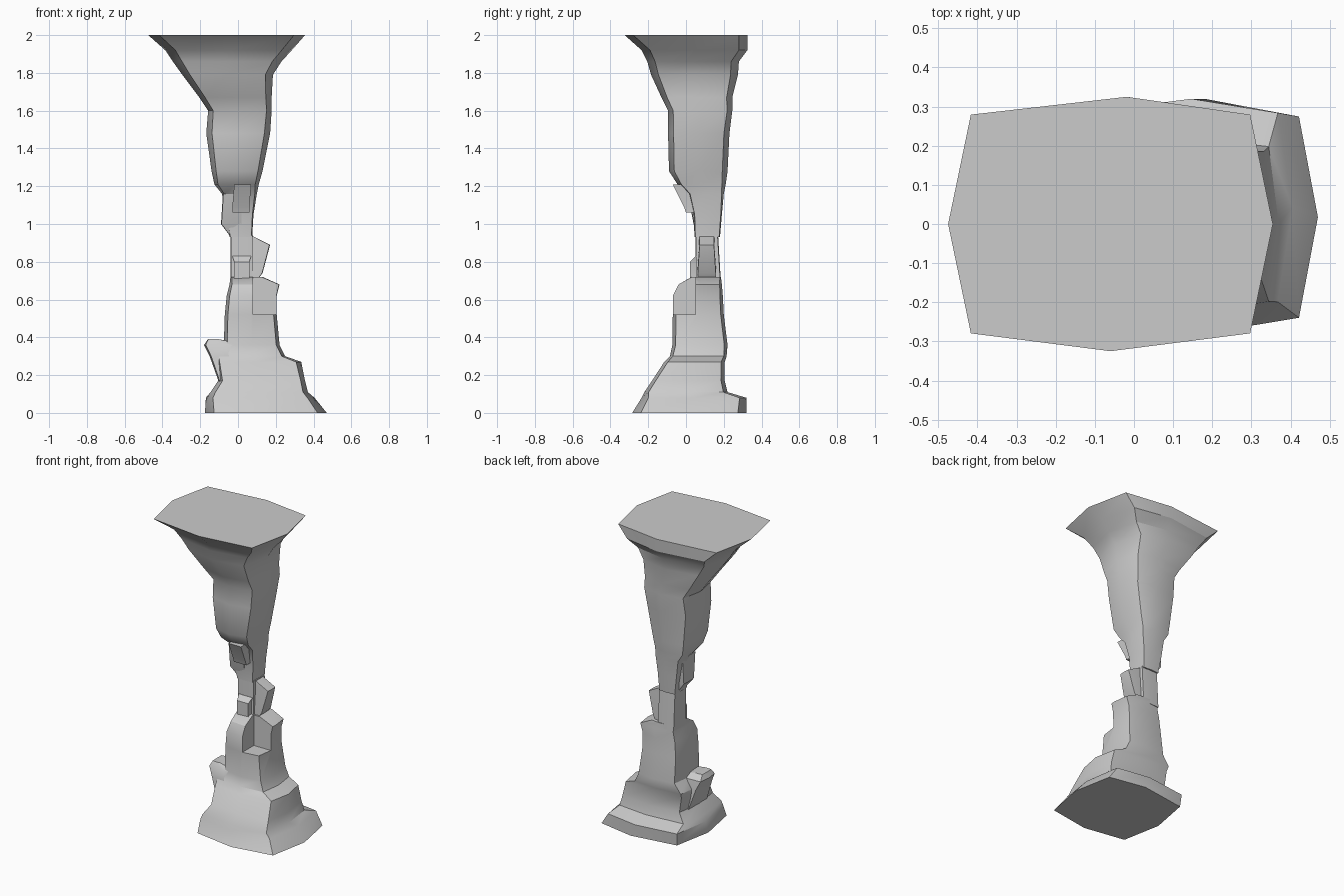
import bpy, bmesh, math

def finish(ob, angle=32):
    bpy.ops.object.select_all(action='DESELECT')
    ob.select_set(True)
    bpy.context.view_layer.objects.active = ob
    bpy.ops.object.shade_smooth_by_angle(angle=math.radians(angle))

def loft(name, sections):
    """Eight-sided rock: each section is z, left, right, front, back, corner fullness."""
    bm = bmesh.new()
    rings = []
    for z, x0, x1, y0, y1, k in sections:
        cx, cy, a, b = (x0 + x1) / 2, (y0 + y1) / 2, (x1 - x0) / 2, (y1 - y0) / 2
        pts = [(-k, -k), (0, -1), (k, -k), (1, 0), (k, k), (0.1, 1), (-k, k), (-1, 0)]
        rings.append([bm.verts.new((cx + u * a, cy + v * b, z)) for u, v in pts])
    for lo, hi in zip(rings, rings[1:]):
        for i in range(8):
            j = (i + 1) % 8
            bm.faces.new((lo[i], lo[j], hi[j], hi[i]))
    bm.faces.new(rings[0][::-1])
    bm.faces.new(rings[-1])
    me = bpy.data.meshes.new(name)
    bm.to_mesh(me)
    bm.free()
    ob = bpy.data.objects.new(name, me)
    bpy.context.collection.objects.link(ob)
    return ob

# flared foot and lower column
base = loft("rock_base", [
    (0.00, -0.175, 0.47, -0.285, 0.32, .85),
    (0.08, -0.170, 0.405, -0.235, 0.32, .87),
    (0.11, -0.145, 0.37, -0.22, 0.22, .90),
    (0.17, -0.105, 0.355, -0.18, 0.205, .90),
    (0.27, -0.125, 0.335, -0.115, 0.205, .88),
    (0.30, -0.120, 0.25, -0.085, 0.215, .90),
    (0.36, -0.075, 0.22, -0.072, 0.22, .88),
    (0.52, -0.070, 0.205, -0.07, 0.20, .88),
    (0.62, -0.060, 0.205, -0.07, 0.195, .88),
    (0.68, -0.045, 0.22, -0.04, 0.19, .90),
    (0.72, -0.040, 0.13, 0.03, 0.185, .92),
])

# corner notch broken out of the lower column
cutter = loft("notch_cutter", [
    (0.52, 0.08, 0.40, -0.30, 0.05, 1),
    (0.80, 0.08, 0.40, -0.30, 0.05, 1),
])
cutter.hide_render = True
cutter.hide_viewport = False
mod = base.modifiers.new("notch", 'BOOLEAN')
mod.operation = 'DIFFERENCE'
mod.object = cutter
mod.solver = 'EXACT'
bpy.context.view_layer.objects.active = base
bpy.ops.object.modifier_apply(modifier="notch")
bpy.data.objects.remove(cutter)
finish(base)

# thin waist
finish(loft("rock_waist", [
    (0.69, -0.040, 0.08, 0.05, 0.185, .95),
    (0.94, -0.040, 0.08, 0.05, 0.17, .95),
]))

# upper column flaring out to the flat top
finish(loft("rock_top", [
    (0.93, -0.045, 0.075, 0.045, 0.18, .93),
    (1.05, -0.065, 0.082, 0.04, 0.19, .92),
    (1.16, -0.085, 0.10, 0.01, 0.20, .88),
    (1.21, -0.125, 0.11, -0.045, 0.21, .84),
    (1.28, -0.140, 0.13, -0.09, 0.22, .82),
    (1.48, -0.168, 0.17, -0.095, 0.23, .82),
    (1.60, -0.158, 0.178, -0.095, 0.245, .84),
    (1.67, -0.205, 0.178, -0.13, 0.245, .84),
    (1.79, -0.295, 0.185, -0.185, 0.275, .83),
    (1.86, -0.345, 0.23, -0.205, 0.28, .83),
    (1.92, -0.385, 0.285, -0.235, 0.325, .84),
    (2.00, -0.475, 0.355, -0.325, 0.325, .86),
]))

# broken chunks clinging to the column
chunks = {
    "front_chip_upper": [(1.06, -0.03, 0.06, 0.00, 0.08, 1), (1.09, -0.03, 0.06, -0.01, 0.08, 1),
                         (1.21, -0.02, 0.07, -0.07, 0.08, 1)],
    "left_chip": [(0.94, -0.045, 0.02, 0.06, 0.14, .95), (1.00, -0.09, 0.02, 0.04, 0.15, .95),
                  (1.16, -0.08, 0.02, 0.01, 0.15, .95)],
    "front_chip_lower": [(0.71, -0.02, 0.06, 0.02, 0.10, 1), (0.80, -0.02, 0.06, 0.02, 0.10, 1),
                         (0.83, -0.03, 0.07, 0.05, 0.10, 1)],
    "right_chunk": [(0.70, 0.04, 0.10, 0.06, 0.16, .95), (0.74, 0.04, 0.13, 0.06, 0.16, .95),
                    (0.89, 0.04, 0.17, 0.07, 0.15, .95), (0.935, 0.04, 0.08, 0.07, 0.15, .95)],
    "left_ledge": [(0.16, -0.10, 0.05, -0.09, 0.12, .92), (0.30, -0.15, 0.05, -0.075, 0.11, .92),
                   (0.36, -0.18, 0.05, -0.06, 0.10, .92), (0.39, -0.16, -0.10, -0.04, 0.06, .92)],
}
for name, sections in chunks.items():
    finish(loft(name, sections), 25)
